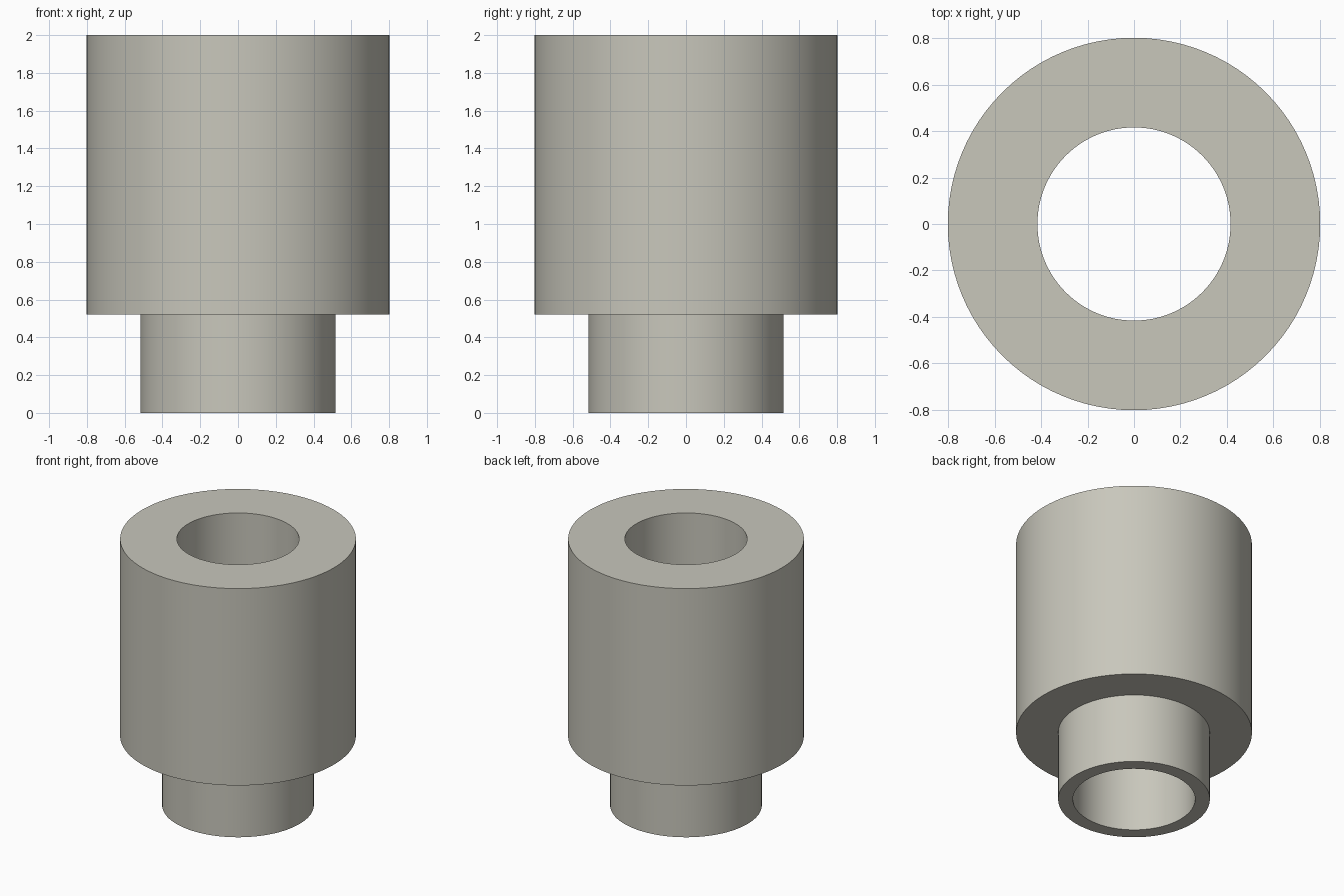
import bpy
import bmesh
import math
from mathutils import Matrix, Vector

cube = bpy.data.objects.get("Cube")
if cube:
    bpy.data.objects.remove(cube, do_unlink=True)

# Single warm grey material
COLOUR = (0.58, 0.57, 0.50, 1.0)
grey = bpy.data.materials.new("warm_grey")
grey.use_nodes = True
grey.diffuse_color = COLOUR
grey.node_tree.nodes["Principled BSDF"].inputs["Base Color"].default_value = COLOUR

# Closed cross-section (radius, height) of the stepped bushing
BORE, NECK, BODY = 0.416, 0.516, 0.802
STEP, TOP = 0.522, 2.0
SEGMENTS = 96
profile = [(BORE, 0), (NECK, 0), (NECK, STEP), (BODY, STEP), (BODY, TOP), (BORE, TOP)]

# Revolve the cross-section around the vertical axis
bm = bmesh.new()
verts = [bm.verts.new((r, 0, z)) for r, z in profile]
edges = [bm.edges.new((verts[i], verts[(i + 1) % len(verts)])) for i in range(len(verts))]
bmesh.ops.spin(bm, geom=verts + edges, cent=(0, 0, 0), axis=(0, 0, 1),
               angle=math.tau, steps=SEGMENTS, use_merge=True)
bmesh.ops.remove_doubles(bm, verts=bm.verts, dist=1e-4)
bmesh.ops.recalc_face_normals(bm, faces=bm.faces)

mesh = bpy.data.meshes.new("stepped_bushing")
bm.to_mesh(mesh)
bm.free()
mesh.materials.append(grey)
bushing = bpy.data.objects.new("stepped_bushing", mesh)
bpy.context.collection.objects.link(bushing)

# Smooth round walls with crisp rims
bpy.ops.object.select_all(action="DESELECT")
bushing.select_set(True)
bpy.context.view_layer.objects.active = bushing
bpy.ops.object.shade_smooth_by_angle(angle=math.radians(30))
